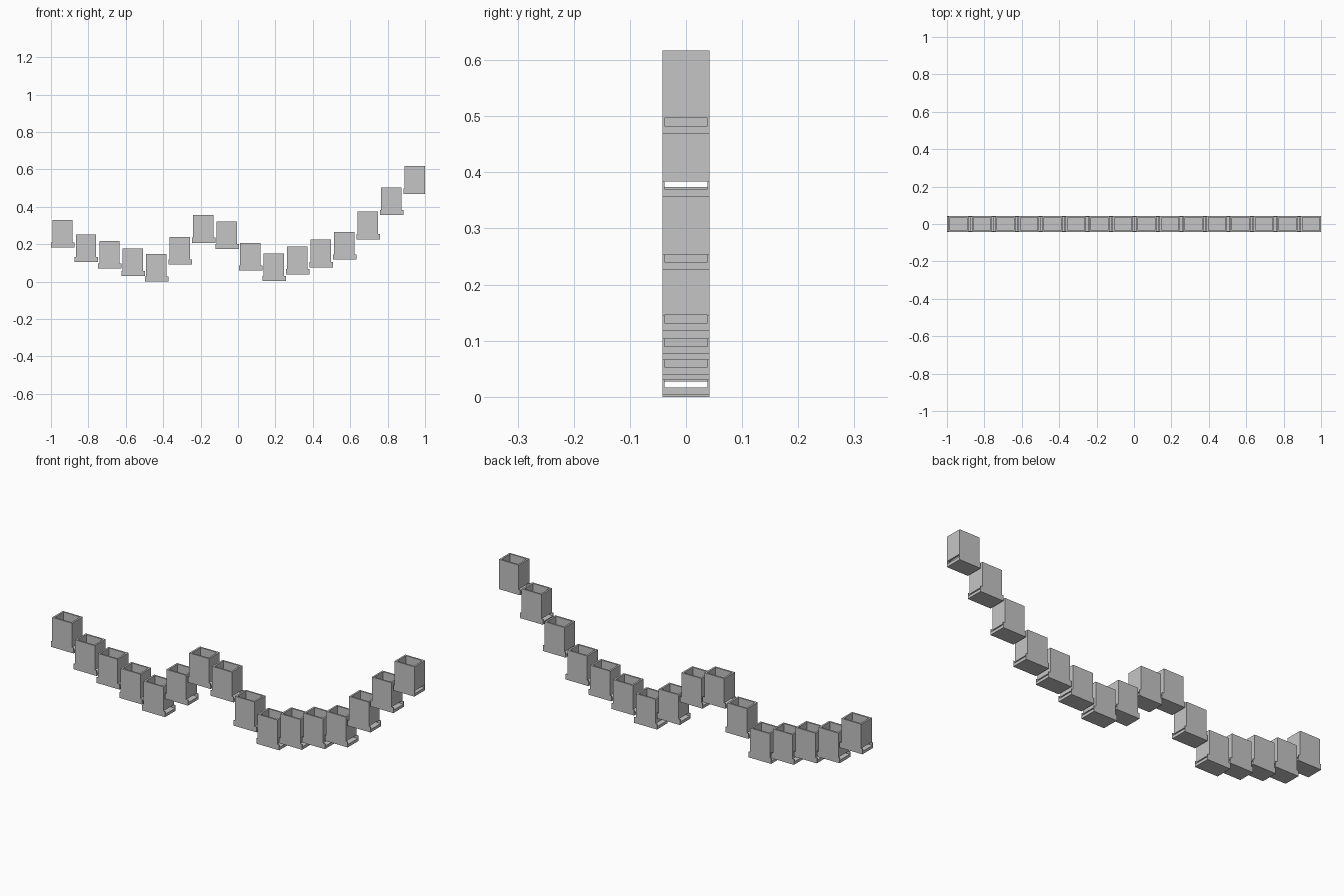
import bpy
from mathutils import Vector

cube = bpy.data.objects.get("Cube")
if cube:
    bpy.data.objects.remove(cube, do_unlink=True)

PITCH, WIDTH, DEPTH, HEIGHT = 0.1256, 0.109, 0.084, 0.148
WALL, FLOOR, SLOT_TOP = 0.009, 0.014, 0.0275
LIP_LEFT, LIP_RIGHT = 0.007, 0.0096

grey = bpy.data.materials.new("light_grey")
grey.use_nodes = True
colour = (0.56, 0.56, 0.56, 1)
grey.diffuse_color = colour
grey.node_tree.nodes["Principled BSDF"].inputs["Base Color"].default_value = colour


def block(name, x0, x1, half_y, z0, z1):
    """Box between two x and z limits, centred on y."""
    bpy.ops.mesh.primitive_cube_add(size=1)
    ob = bpy.context.object
    ob.name = name
    size = Vector((x1 - x0, 2 * half_y, z1 - z0))
    mid = Vector(((x0 + x1) / 2, 0, (z0 + z1) / 2))
    for v in ob.data.vertices:
        v.co = v.co * size + mid
    ob.data.materials.append(grey)
    return ob


def combine(ob, other, operation):
    mod = ob.modifiers.new(operation.lower(), "BOOLEAN")
    mod.operation, mod.solver, mod.object = operation, "EXACT", other
    other.hide_render = True


def open_box_mesh(lip_right):
    """Open-topped box on a tray, with a low slot through both ends."""
    half = DEPTH / 2
    body = block("box_body", 0, WIDTH, half, 0, HEIGHT)
    tray = block("tray", -LIP_LEFT, WIDTH + lip_right, half, 0, SLOT_TOP)
    cavity = block("cavity_cutter", WALL, WIDTH - WALL, half - 0.008, FLOOR, HEIGHT + 0.1)
    slot = block("slot_cutter", -0.1, WIDTH + 0.1, half - 0.004, FLOOR, SLOT_TOP)
    combine(body, tray, "UNION")
    combine(body, cavity, "DIFFERENCE")
    combine(body, slot, "DIFFERENCE")
    graph = bpy.context.evaluated_depsgraph_get()
    mesh = bpy.data.meshes.new_from_object(body.evaluated_get(graph))
    for ob in (body, tray, cavity, slot):
        bpy.data.objects.remove(ob, do_unlink=True)
    return mesh


# Row of identical boxes at varying heights; the last has no outer lip
heights = [0.182, 0.104, 0.07, 0.029, 0, 0.091, 0.207, 0.174,
           0.059, 0.003, 0.039, 0.076, 0.118, 0.226, 0.356, 0.469]
middle_mesh = open_box_mesh(LIP_RIGHT)
end_mesh = open_box_mesh(0)
for i, z in enumerate(heights):
    mesh = end_mesh if i == len(heights) - 1 else middle_mesh
    ob = bpy.data.objects.new(f"open_box_{i + 1}", mesh)
    ob.location = (-1 + LIP_LEFT + i * PITCH, 0, z)
    bpy.context.collection.objects.link(ob)
